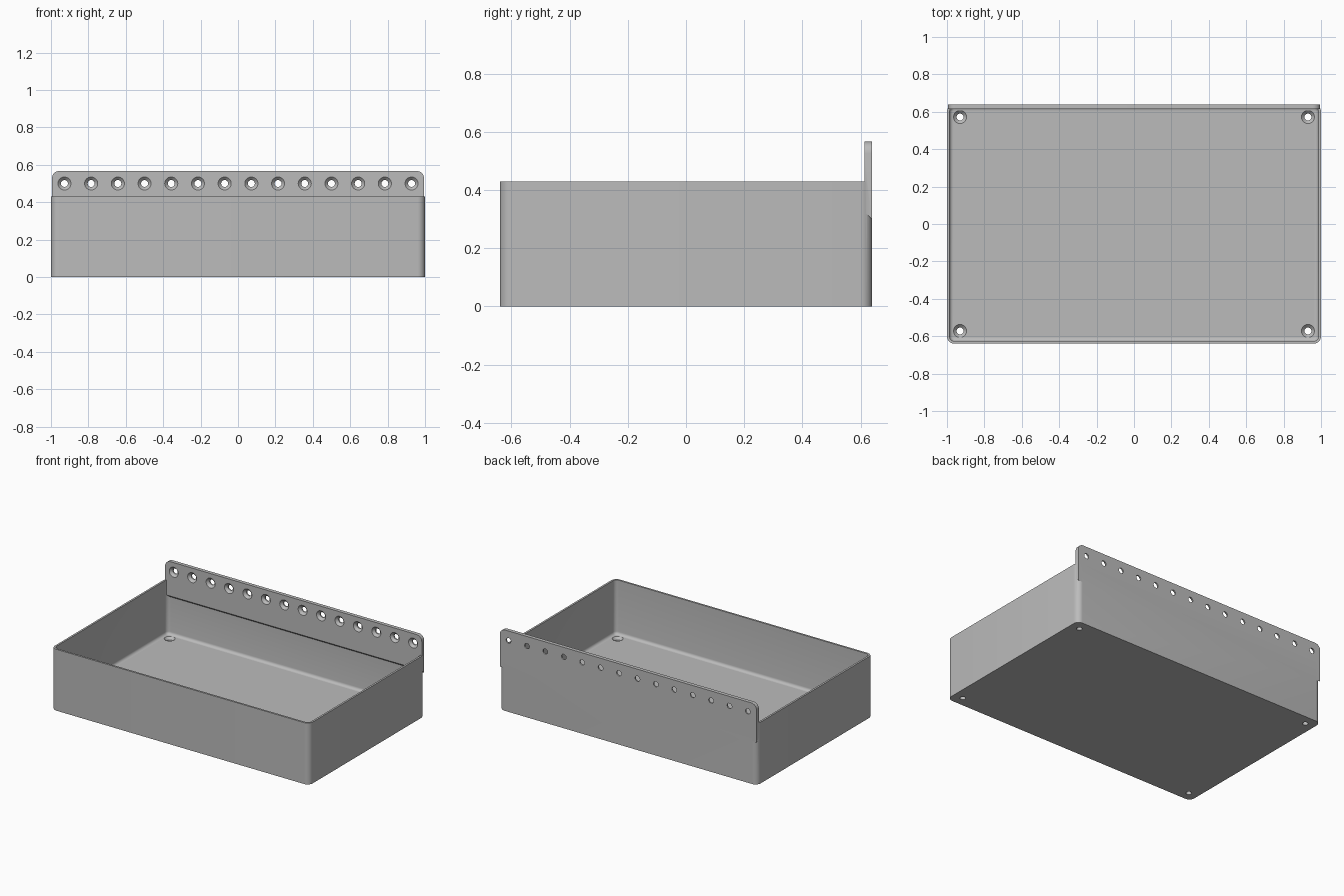
import bpy, bmesh, math
from mathutils import Matrix, Vector

if "Cube" in bpy.data.objects:
    bpy.data.objects.remove(bpy.data.objects["Cube"], do_unlink=True)

HALF_X, HALF_Y, HEIGHT = 1.0, 0.64, 0.43
WALL, FLOOR, FILLET = 0.0135, 0.05, 0.02
CORNER = 0.04
RAIL_X, RAIL_TOP, RAIL_LOW, RAIL_T = 0.995, 0.567, 0.30, 0.026
HOLE_R, SINK_R, SINK_D = 0.0185, 0.035, 0.0165

grey = bpy.data.materials.new("light grey")
grey.use_nodes = True
grey.diffuse_color = (0.5, 0.5, 0.5, 1)
grey.node_tree.nodes["Principled BSDF"].inputs["Base Color"].default_value = (0.5, 0.5, 0.5, 1)


def make_object(name, bm):
    bmesh.ops.recalc_face_normals(bm, faces=bm.faces)
    mesh = bpy.data.meshes.new(name)
    bm.to_mesh(mesh)
    bm.free()
    mesh.materials.append(grey)
    obj = bpy.data.objects.new(name, mesh)
    bpy.context.collection.objects.link(obj)
    return obj


def rounded_loop(bm, inset, z, steps=8):
    """Rounded rectangle of vertices, inset from the outside of the tray."""
    r = max(CORNER - inset, 0.006)
    cx, cy = HALF_X - inset - r, HALF_Y - inset - r
    loop = []
    for quarter, (sx, sy) in enumerate([(1, 1), (-1, 1), (-1, -1), (1, -1)]):
        for i in range(steps + 1):
            a = math.pi / 2 * (quarter + i / steps)
            loop.append(bm.verts.new((sx * cx + r * math.cos(a), sy * cy + r * math.sin(a), z)))
    return loop


# Tray: outer wall, rim, inner wall and rounded floor edge
bm = bmesh.new()
profile = [(0, 0), (0, HEIGHT), (WALL, HEIGHT)]
for i in range(6):
    a = math.pi / 2 * i / 5
    profile.append((WALL + FILLET * (1 - math.cos(a)), FLOOR + FILLET * (1 - math.sin(a))))
loops = [rounded_loop(bm, inset, z) for inset, z in profile]
for low, high in zip(loops, loops[1:]):
    for i in range(len(low)):
        j = (i + 1) % len(low)
        bm.faces.new((low[i], low[j], high[j], high[i]))
bm.faces.new(loops[0])
bm.faces.new(loops[-1])
tray = make_object("tray", bm)

# Mounting rail: plate with rounded top corners and a sloped underside
bm = bmesh.new()
outline = [(-RAIL_X, RAIL_LOW), (RAIL_X, RAIL_LOW)]
for side, start in ((1, 0), (-1, math.pi / 2)):
    for i in range(9):
        a = start + math.pi / 2 * i / 8
        outline.append((side * (RAIL_X - CORNER) + CORNER * math.cos(a),
                        RAIL_TOP - CORNER + CORNER * math.sin(a)))
back = [bm.verts.new((x, HALF_Y, z)) for x, z in outline]
front = [bm.verts.new((x, HALF_Y - RAIL_T, z + (RAIL_T if z == RAIL_LOW else 0)))
         for x, z in outline]
bm.faces.new(back)
bm.faces.new(front)
for i in range(len(back)):
    j = (i + 1) % len(back)
    bm.faces.new((back[i], back[j], front[j], front[i]))
rail = make_object("mounting_rail", bm)


def add_screw_hole(bm, location, turn, segments=32):
    """Countersunk cutter whose wide mouth opens along local +z."""
    rings = []
    for r, z in ((HOLE_R, -0.1), (HOLE_R, -SINK_D), (SINK_R, 0), (SINK_R, 0.02)):
        ring = []
        for i in range(segments):
            a = 2 * math.pi * i / segments
            point = turn @ Vector((r * math.cos(a), r * math.sin(a), z))
            ring.append(bm.verts.new(point + Vector(location)))
        rings.append(ring)
    for low, high in zip(rings, rings[1:]):
        for i in range(segments):
            j = (i + 1) % segments
            bm.faces.new((low[i], low[j], high[j], high[i]))
    bm.faces.new(rings[0])
    bm.faces.new(rings[-1])


# Screw holes: a row along the rail and one in each floor corner
bm = bmesh.new()
to_front = Matrix.Rotation(math.pi / 2, 3, "X")
for i in range(14):
    add_screw_hole(bm, (-0.928 + i * 1.856 / 13, HALF_Y - RAIL_T, 0.5), to_front)
for x in (-0.93, 0.93):
    for y in (-0.572, 0.572):
        add_screw_hole(bm, (x, y, FLOOR), Matrix.Identity(3))
cutter = make_object("screw_hole_cutter", bm)
cutter.hide_render = True

# Join the rail to the tray, then cut the holes
bpy.context.view_layer.objects.active = tray
for operation, other in (("UNION", rail), ("DIFFERENCE", cutter)):
    mod = tray.modifiers.new(operation.lower(), "BOOLEAN")
    mod.operation = operation
    mod.solver = "EXACT"
    mod.object = other
    bpy.ops.object.modifier_apply(modifier=mod.name)
    bpy.data.objects.remove(other, do_unlink=True)

bpy.ops.object.select_all(action="DESELECT")
tray.select_set(True)
bpy.ops.object.shade_smooth_by_angle(angle=math.radians(30))
